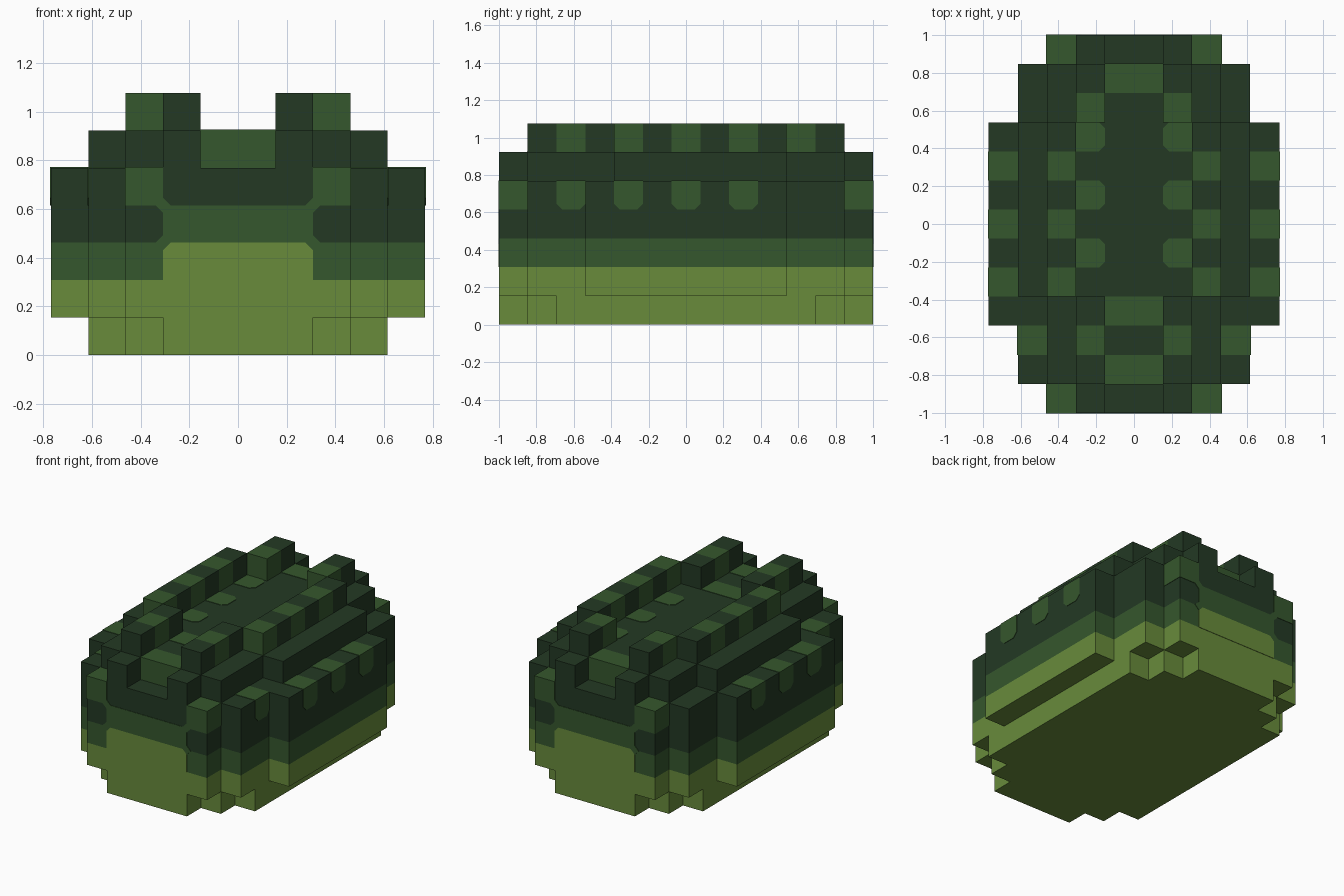
import bpy, bmesh

if "Cube" in bpy.data.objects:
    bpy.data.objects.remove(bpy.data.objects["Cube"])

U = 2 / 13      # one block
E = 0.02        # thickness of painted plates, in blocks
C = 0.2         # clipped corner of painted marks, in blocks


def linear(c):
    c /= 255
    return c / 12.92 if c <= 0.04045 else ((c + 0.055) / 1.055) ** 2.4


def material(name, rgb):
    m = bpy.data.materials.new(name)
    m.use_nodes = True
    col = [linear(c) for c in rgb] + [1]
    m.diffuse_color = col
    bsdf = next(n for n in m.node_tree.nodes if n.type == 'BSDF_PRINCIPLED')
    bsdf.inputs["Base Color"].default_value = col
    bsdf.inputs["Roughness"].default_value = 0.9
    return m


MATS = [material("dark green", (35, 57, 36)),
        material("leaf green", (53, 87, 45)),
        material("lime green", (104, 139, 59))]
DARK, LEAF, LIME = range(3)


def prism(name, outline, levels, colours, axis='z'):
    """Extrude an outline through levels along an axis, one colour per segment."""
    place = {'x': lambda a, b, t: (t, a, b),
             'y': lambda a, b, t: (a, t, b),
             'z': lambda a, b, t: (a, b, t)}[axis]
    bm = bmesh.new()
    rings = [[bm.verts.new([U * c for c in place(a, b, t)]) for a, b in outline]
             for t in levels]
    n = len(outline)
    for lo, hi, col in zip(rings, rings[1:], colours):
        for k in range(n):
            m = (k + 1) % n
            bm.faces.new((lo[k], lo[m], hi[m], hi[k])).material_index = col
    bm.faces.new(rings[0]).material_index = colours[0]
    bm.faces.new(rings[-1]).material_index = colours[-1]
    bmesh.ops.recalc_face_normals(bm, faces=bm.faces)
    mesh = bpy.data.meshes.new(name)
    bm.to_mesh(mesh)
    bm.free()
    for m in MATS:
        mesh.materials.append(m)
    ob = bpy.data.objects.new(name, mesh)
    bpy.context.collection.objects.link(ob)
    return ob


def rect(a0, a1, b0, b1):
    return [(a0, b0), (a1, b0), (a1, b1), (a0, b1)]


def mirrored(half):
    """Close a right-hand outline with its mirror image."""
    return half + [(-x, y) for x, y in reversed(half)]


def stepped(steps):
    """Stepped plan outline from (half width, half length) pairs."""
    quarter = []
    for k, (x, y) in enumerate(steps):
        quarter.append((x, -y))
        if k + 1 < len(steps):
            quarter.append((x, -steps[k + 1][1]))
    return mirrored(quarter + [(x, -y) for x, y in reversed(quarter)])


# Main masses
prism("base", stepped([(2, 6.5), (3, 5.5), (4, 4.5)]), [0, 1], [LIME])
prism("body", stepped([(3, 6.5), (4, 5.5), (5, 3.5)]),
      [1, 2, 3, 5], [LIME, LEAF, DARK])
prism("back_deck", mirrored([
    (1, -5.5), (1, -6.5), (2, -6.5), (2, -5.5), (3, -5.5), (3, -2.5), (4, -2.5),
    (4, 3.5), (3, 3.5), (3, 5.5), (2, 5.5), (2, 6.5), (1, 6.5), (1, 5.5)]),
    [5, 6], [DARK])

# Striped ridges: inner ones at both ends, an outer one between them
for s, side in ((1, "left"), (-1, "right")):
    for part, x, y0, y1 in (("front", 1, -5, -3), ("middle", 2, -2, 3), ("rear", 1, 4, 5)):
        rows = range(y0, y1 + 1)
        prism(f"{part}_ridge_{side}", rect(s * x, s * (x + 1), 6, 7),
              [y0 - 0.5] + [y + 0.5 for y in rows],
              [LEAF if y % 2 == 0 else DARK for y in rows], 'y')

    # Light scales wrapping the shoulder edge, with clipped lower corners
    for k, (x, y) in enumerate(((3, -4), (4, -2), (4, 0), (4, 2))):
        prism(f"side_scale_{side}_{k + 1}",
              [(y - 0.5 + C, 4), (y + 0.5 - C, 4), (y + 0.5, 4 + C), (y + 0.5, 5 + E),
               (y - 0.5, 5 + E), (y - 0.5, 4 + C)],
              [s * x, s * (x + 1 + E)], [LEAF], 'x')

    # Light marks on the deck, clipped toward the middle
    for k, y in enumerate((-1, 1, 3)):
        prism(f"deck_mark_{side}_{k + 1}",
              [(s * 2, y - 0.5), (s * (1 + C), y - 0.5), (s, y - 0.5 + C),
               (s, y + 0.5 - C), (s * (1 + C), y + 0.5), (s * 2, y + 0.5)],
              [6 - E, 6 + E], [LEAF])

    # Light corner blocks
    for f, end in ((-1, "front"), (1, "rear")):
        prism(f"{end}_corner_{side}", rect(s * 2, s * (3 + E), f * 5.5, f * (6.5 + E)),
              [4, 5 + E], [LEAF])

# Light tiles along the middle of the deck
prism("front_edge_tile", rect(-1, 1, -5.5 - E, -4.5), [5, 6 + E], [LEAF])
prism("rear_edge_tile", rect(-1, 1, 4.5, 5.5 + E), [5, 6 + E], [LEAF])
prism("middle_tile", rect(-1, 1, -3.5, -2.5), [6 - E, 6 + E], [LEAF])

# Painted end panels
for f, end in ((-1, "front"), (1, "rear")):
    span = [f * (6.5 - E), f * (6.5 + E)]
    prism(f"{end}_belly_panel", mirrored([(2, 2), (2, 3 - C), (2 - C, 3)]),
          span, [LIME], 'y')
    prism(f"{end}_band_panel", mirrored([
        (2 - C, 3), (2, 3 - C), (2 + C, 3), (2, 3 + C), (2, 4 - C),
        (2 + C, 4), (2, 4 + C), (2 - C, 4)]), span, [LEAF], 'y')
